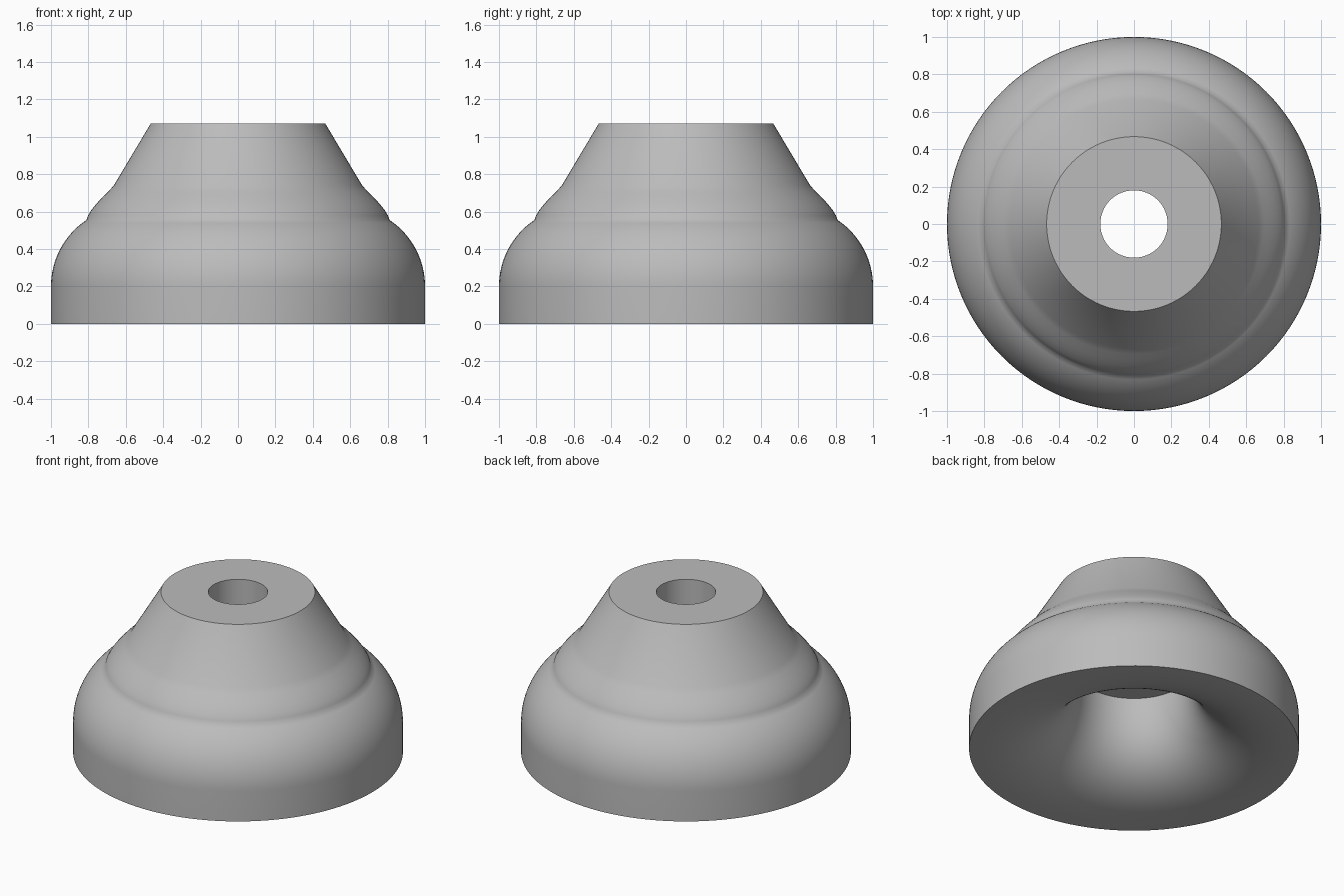
import bpy, bmesh
from math import sin, cos, pi, radians
from mathutils import Matrix, Vector

cube = bpy.data.objects.get("Cube")
if cube:
    bpy.data.objects.remove(cube)

SEGMENTS = 128

grey = bpy.data.materials.new("plain_grey")
grey.use_nodes = True
colour = (0.5, 0.5, 0.5, 1)
grey.diffuse_color = colour
grey.node_tree.nodes["Principled BSDF"].inputs["Base Color"].default_value = colour


def arc(centre, radius, start, end, steps):
    """Points (r, z) along a circular arc, angles in degrees."""
    return [(centre[0] + radius * cos(radians(start + (end - start) * i / steps)),
             centre[1] + radius * sin(radians(start + (end - start) * i / steps)))
            for i in range(steps + 1)]


def flare(rim, throat, power, steps):
    """Trumpet curve, level at the rim and upright at the throat."""
    (r0, z0), (r1, z1) = rim, throat
    points = []
    for i in range(steps + 1):
        t = pi / 2 * (1 - i / steps)
        points.append((r0 - (r0 - r1) * max(cos(t), 0) ** power,
                       z1 - (z1 - z0) * sin(t) ** power))
    return points


def lathe(name, profile):
    """Revolve a closed profile around z."""
    bm = bmesh.new()
    rings = []
    for r, z in profile:
        rings.append([bm.verts.new((r * cos(2 * pi * s / SEGMENTS),
                                    r * sin(2 * pi * s / SEGMENTS), z))
                      for s in range(SEGMENTS)])
    for a, b in zip(rings, rings[1:] + rings[:1]):
        for s in range(SEGMENTS):
            n = (s + 1) % SEGMENTS
            bm.faces.new((a[s], a[n], b[n], b[s]))
    bmesh.ops.recalc_face_normals(bm, faces=bm.faces)
    mesh = bpy.data.meshes.new(name)
    bm.to_mesh(mesh)
    bm.free()
    mesh.materials.append(grey)
    obj = bpy.data.objects.new(name, mesh)
    bpy.context.collection.objects.link(obj)
    bpy.ops.object.select_all(action="DESELECT")
    obj.select_set(True)
    bpy.context.view_layer.objects.active = obj
    bpy.ops.object.shade_smooth_by_angle(angle=radians(40))
    return obj


# Outside: upright skirt, rounded shoulder, collar, tapered neck
skirt = [(1, 0)]
shoulder = arc((0.573, 0.2), 0.427, 0, 56.2, 16)
collar = [(0.802, 0.578), (0.785, 0.607), (0.76, 0.638), (0.73, 0.672), (0.695, 0.706), (0.665, 0.738)]
neck = [(0.467, 1.07)]

# Inside: straight bore, flat ceiling, flared hollow
bore = [(0.18, 1.07), (0.18, 0.55)]
hollow = flare((1, 0), (0.35, 0.55), 0.8, 32)[:0:-1]

lathe("bell_body", skirt + shoulder + collar + neck + bore + hollow)
